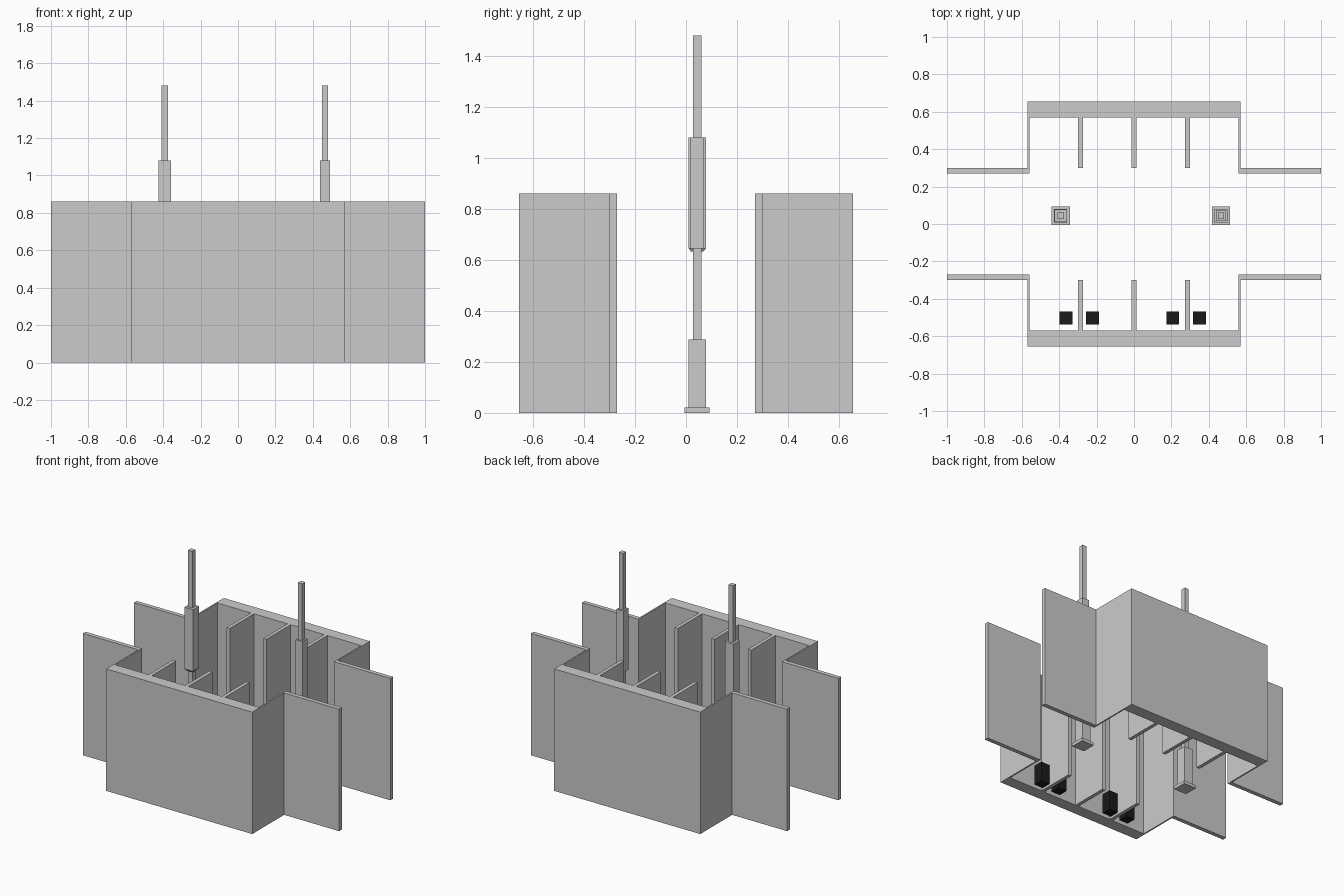
import bpy, bmesh

if "Cube" in bpy.data.objects:
    bpy.data.objects.remove(bpy.data.objects["Cube"])

H = 0.86  # wall height


def extrude(name, pts, z0, z1):
    """Upright prism from a flat outline."""
    bm = bmesh.new()
    f = bm.faces.new([bm.verts.new((x, y, z0)) for x, y in pts])
    new = bmesh.ops.extrude_face_region(bm, geom=[f])["geom"]
    verts = [v for v in new if isinstance(v, bmesh.types.BMVert)]
    bmesh.ops.translate(bm, vec=(0, 0, z1 - z0), verts=verts)
    bmesh.ops.recalc_face_normals(bm, faces=bm.faces)
    me = bpy.data.meshes.new(name)
    bm.to_mesh(me)
    bm.free()
    ob = bpy.data.objects.new(name, me)
    bpy.context.collection.objects.link(ob)
    return ob


def box(name, x0, x1, y0, y1, z0, z1):
    return extrude(name, [(x0, y0), (x1, y0), (x1, y1), (x0, y1)], z0, z1)


def square(name, x, y, w, z0, z1):
    h = w / 2
    return box(name, x - h, x + h, y - h, y + h, z0, z1)


# Stepped walls with partitions, front and back
half = [(0.56, 0.57), (0.56, 0.27), (1.0, 0.27), (1.0, 0.30),
        (0.57, 0.30), (0.57, 0.655)]
outline = half + [(-x, y) for x, y in reversed(half)]
for side, s in (("front", -1), ("back", 1)):
    extrude(side + "_wall", [(x, s * y) for x, y in outline], 0, H)
    for i, x in enumerate((-0.286, 0.0, 0.286)):
        y0, y1 = sorted((s * 0.30, s * 0.572))
        box(f"{side}_partition_{i}", x - 0.0125, x + 0.0125, y0, y1, 0, H)

# Square posts: base, lower sleeve, slim rod, upper sleeve
for side, x, upper in (("left", -0.392, 0.067), ("right", 0.465, 0.054)):
    y = 0.044
    square(side + "_post_base", x, y, 0.098, 0, 0.022)
    square(side + "_post_lower_sleeve", x, y, 0.07, 0.022, 0.287)
    square(side + "_post_rod", x, y, 0.033, 0.287, 1.48)
    sleeve = square(side + "_post_upper_sleeve", x, y, upper, 0.645, 1.08)
    if side == "left":
        # tapered lower end
        bm = bmesh.new()
        bm.from_mesh(sleeve.data)
        low = min(bm.faces, key=lambda f: f.calc_center_median().z)
        bmesh.ops.inset_region(bm, faces=[low], thickness=0.012, depth=0.012)
        bm.to_mesh(sleeve.data)
        bm.free()

# Small black boxes in the front bays
black = bpy.data.materials.new("black")
black.diffuse_color = (0.01, 0.01, 0.01, 1)
black.use_nodes = True
black.node_tree.nodes["Principled BSDF"].inputs["Base Color"].default_value = black.diffuse_color
for i, x in enumerate((-0.363, -0.222, 0.207, 0.35)):
    ob = square(f"black_box_{i}", x, -0.503, 0.068, 0, 0.14)
    ob.data.materials.append(black)
